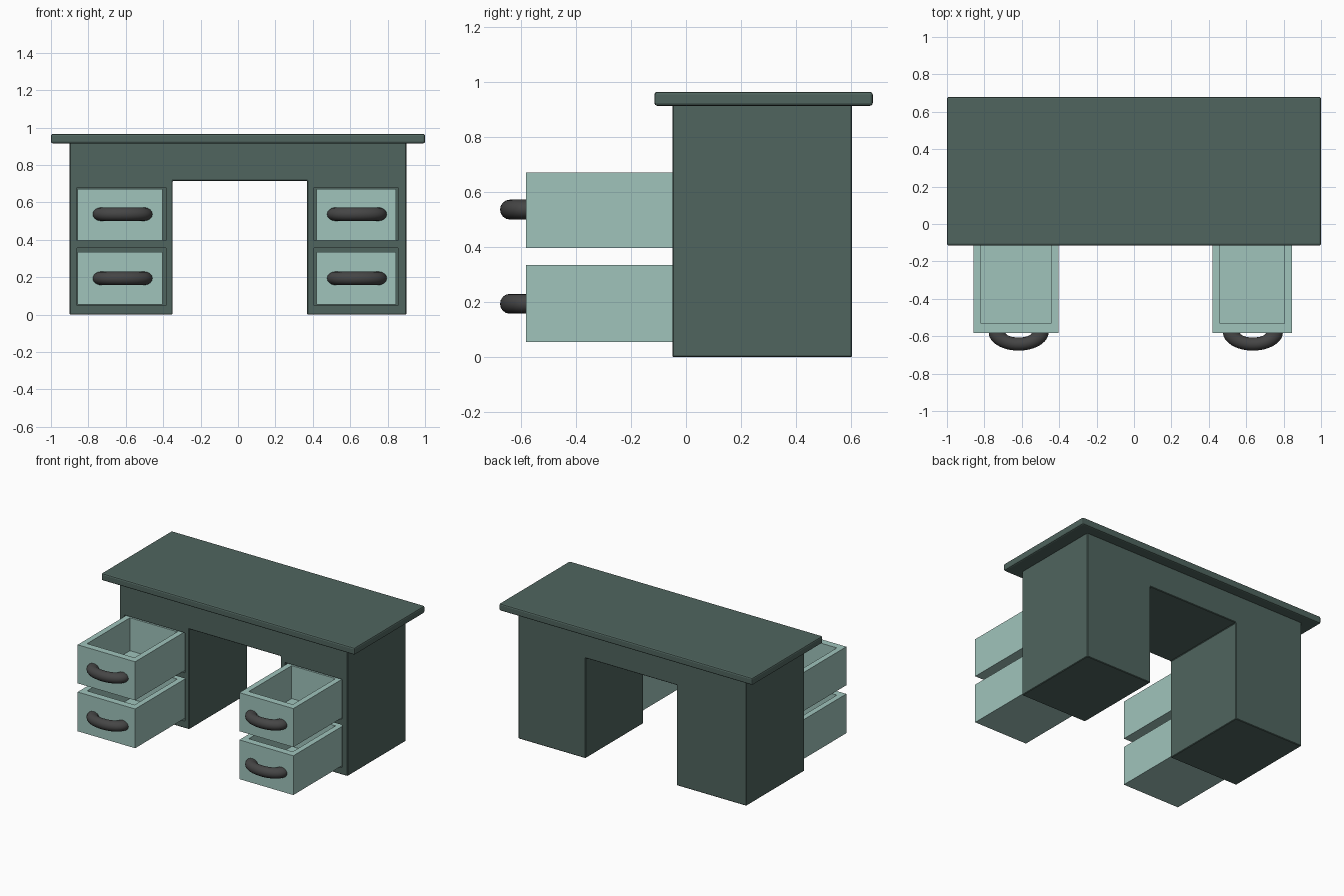
import bpy, bmesh, math

if "Cube" in bpy.data.objects:
    bpy.data.objects.remove(bpy.data.objects["Cube"])


def material(name, rgb):
    m = bpy.data.materials.new(name)
    m.diffuse_color = (*rgb, 1)
    m.use_nodes = True
    m.node_tree.nodes["Principled BSDF"].inputs["Base Color"].default_value = m.diffuse_color
    return m


DARK = material("dark_green", (0.08, 0.13, 0.114))
PALE = material("pale_green", (0.35, 0.55, 0.50))
METAL = material("dark_metal", (0.06, 0.06, 0.06))


def finish(name, bm, mat):
    bmesh.ops.recalc_face_normals(bm, faces=bm.faces)
    me = bpy.data.meshes.new(name)
    bm.to_mesh(me)
    bm.free()
    if mat:
        me.materials.append(mat)
    ob = bpy.data.objects.new(name, me)
    bpy.context.collection.objects.link(ob)
    return ob


def add_box(bm, x, y, z):
    vs = bmesh.ops.create_cube(bm, size=1)["verts"]
    for v in vs:
        for i, (lo, hi) in enumerate((x, y, z)):
            v.co[i] = hi if v.co[i] > 0 else lo


def bevel(ob, width, segments):
    m = ob.modifiers.new("bevel", 'BEVEL')
    m.width, m.segments = width, segments


# Desk top slab with softened edges
bm = bmesh.new()
add_box(bm, (-1, 1), (-0.115, 0.68), (0.915, 0.966))
bevel(finish("desk_top", bm, DARK), 0.01, 2)

# Body: arch-shaped front profile extruded backwards
bm = bmesh.new()
profile = [(-0.9, 0), (-0.35, 0), (-0.35, 0.715), (0.37, 0.715),
           (0.37, 0), (0.9, 0), (0.9, 0.92), (-0.9, 0.92)]
face = bm.faces.new([bm.verts.new((x, -0.05, z)) for x, z in profile])
ext = bmesh.ops.extrude_face_region(bm, geom=[face])["geom"]
bmesh.ops.translate(bm, vec=(0, 0.655, 0),
                    verts=[g for g in ext if isinstance(g, bmesh.types.BMVert)])
body = finish("desk_body", bm, DARK)
bevel(body, 0.004, 1)

# Drawer openings cut into both pedestals
bm = bmesh.new()
for x in ((-0.862, -0.385), (0.406, 0.856)):
    for z in ((0.05, 0.355), (0.395, 0.68)):
        add_box(bm, x, (-0.2, 0.5), z)
cutter = finish("drawer_opening_cutter", bm, None)
cutter.hide_render = True
cutter.hide_viewport = True
cut = body.modifiers.new("openings", 'BOOLEAN')
cut.object, cut.solver = cutter, 'EXACT'


def drawer(name, x, z):
    """Open-topped box: inset the top face, then push it down."""
    bm = bmesh.new()
    add_box(bm, x, (-0.583, -0.01), z)
    top = max(bm.faces, key=lambda f: f.calc_center_median().z)
    bmesh.ops.inset_region(bm, faces=[top], thickness=0.04, use_even_offset=True)
    y_front = min(v.co.y for v in top.verts)
    for v in top.verts:
        if v.co.y == y_front:
            v.co.y = -0.533
    inner = bmesh.ops.extrude_face_region(bm, geom=[top])["geom"]
    for g in inner:
        if isinstance(g, bmesh.types.BMVert):
            g.co.z = z[0] + 0.04
    if top.is_valid:
        bmesh.ops.delete(bm, geom=[top], context='FACES_ONLY')
    finish(name, bm, PALE)


def handle(name, cx, cz):
    """Half-ring pull swept along an ellipse."""
    bm = bmesh.new()
    n, k, rings = 24, 16, []
    for i in range(n + 1):
        a = math.pi * i / n
        c, s = math.cos(a), math.sin(a)
        ring = []
        for j in range(k):
            t = 2 * math.pi * j / k
            ring.append(bm.verts.new((cx + c * (0.115 + 0.045 * math.cos(t)),
                                      -0.58 - s * (0.062 + 0.035 * math.cos(t)),
                                      cz + 0.036 * math.sin(t))))
        rings.append(ring)
    for r, q in zip(rings, rings[1:]):
        for j in range(k):
            bm.faces.new((r[j], r[j - 1], q[j - 1], q[j]))
    bm.faces.new(rings[0])
    bm.faces.new(rings[-1])
    ob = finish(name, bm, METAL)
    bpy.ops.object.select_all(action='DESELECT')
    ob.select_set(True)
    bpy.context.view_layer.objects.active = ob
    bpy.ops.object.shade_smooth_by_angle(angle=math.radians(40))


# Four pulled-out drawers with their handles
for side, x, hx in (("left", (-0.858, -0.404), -0.617),
                    ("right", (0.419, 0.845), 0.636)):
    for level, z, hz in (("lower", (0.055, 0.335), 0.194),
                         ("upper", (0.397, 0.672), 0.537)):
        drawer(f"{side}_{level}_drawer", x, z)
        handle(f"{side}_{level}_handle", hx, hz)
